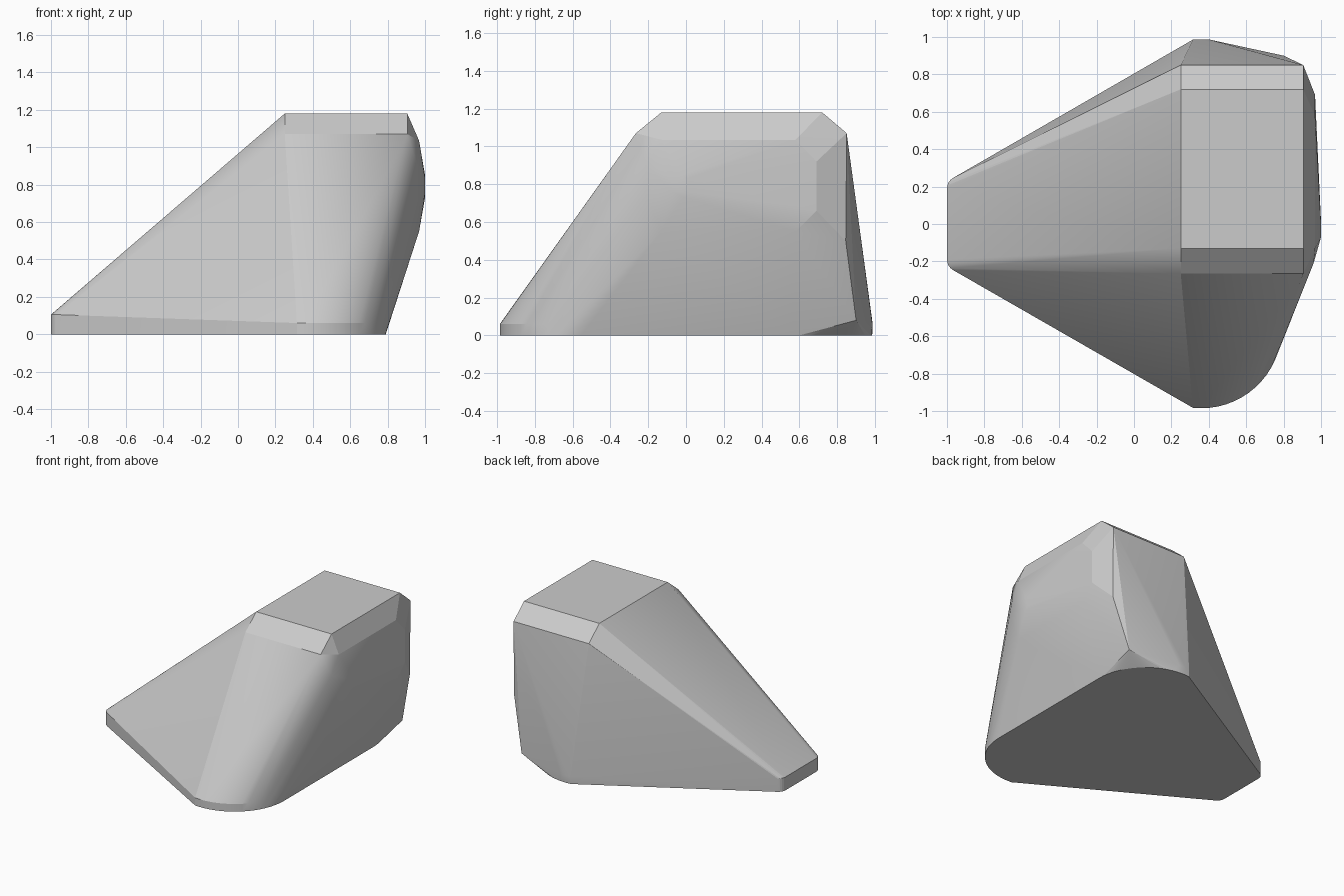
import bpy, bmesh
from math import sin, cos, radians

if "Cube" in bpy.data.objects:
    bpy.data.objects.remove(bpy.data.objects["Cube"])

pts = []


def add(xs, ys, zs):
    """Grid of corner points."""
    pts.extend((x, y, z) for x in xs for y in ys for z in zs)


def arc(cx, cy, r, a0, a1, n, zs):
    """Arc of points repeated at each height."""
    for i in range(n + 1):
        a = radians(a0 + (a1 - a0) * i / n)
        add([cx + r * cos(a)], [cy + r * sin(a)], zs)


# narrow rounded tip on the left
arc(-0.935, 0.19, 0.065, 120, 180, 4, (0, 0.105))
arc(-0.935, -0.19, 0.065, 180, 240, 4, (0, 0.105))

# wide rounded foot, front and back
arc(0.36, -0.555, 0.43, -96, 0, 16, (0, 0.06))
arc(0.36, 0.555, 0.43, 0, 96, 16, (0,))
arc(0.36, 0.555, 0.433, 84, 96, 3, (0.06,))
add([0.80], [0.90], [0.08])

# flat top and its chamfered shoulders
add((0.25, 0.905), (-0.13, 0.72), (1.18,))
add((0.25, 0.905), (-0.265, 0.85), (1.07,))
add([0.905], [0.845], [0.5])

# bulging right face
add([0.968], (-0.13, 0.58), (0.55, 1.035))
add([0.968], [0.69], (0.66, 0.92))
add([0.96], [-0.21], (0.73, 0.90))
arc(1.0, -0.015, 0, 0, 0, 0 + 1, (0.73, 0.85))
add([1.0], (-0.07, 0.01), (0.76, 0.83))

# wrap all the points in one convex body
bm = bmesh.new()
for p in pts:
    bm.verts.new(p)
bmesh.ops.remove_doubles(bm, verts=bm.verts[:], dist=0.001)
res = bmesh.ops.convex_hull(bm, input=bm.verts[:])
loose = [v for v in bm.verts if not v.link_faces]
bmesh.ops.delete(bm, geom=loose, context='VERTS')
bmesh.ops.dissolve_limit(bm, angle_limit=radians(0.5), verts=bm.verts[:], edges=bm.edges[:])
bmesh.ops.recalc_face_normals(bm, faces=bm.faces[:])
mesh = bpy.data.meshes.new("wedge_body")
bm.to_mesh(mesh)
bm.free()

body = bpy.data.objects.new("wedge_body", mesh)
bpy.context.collection.objects.link(body)
bpy.context.view_layer.objects.active = body
body.select_set(True)
bpy.ops.object.shade_smooth_by_angle(angle=radians(12))
